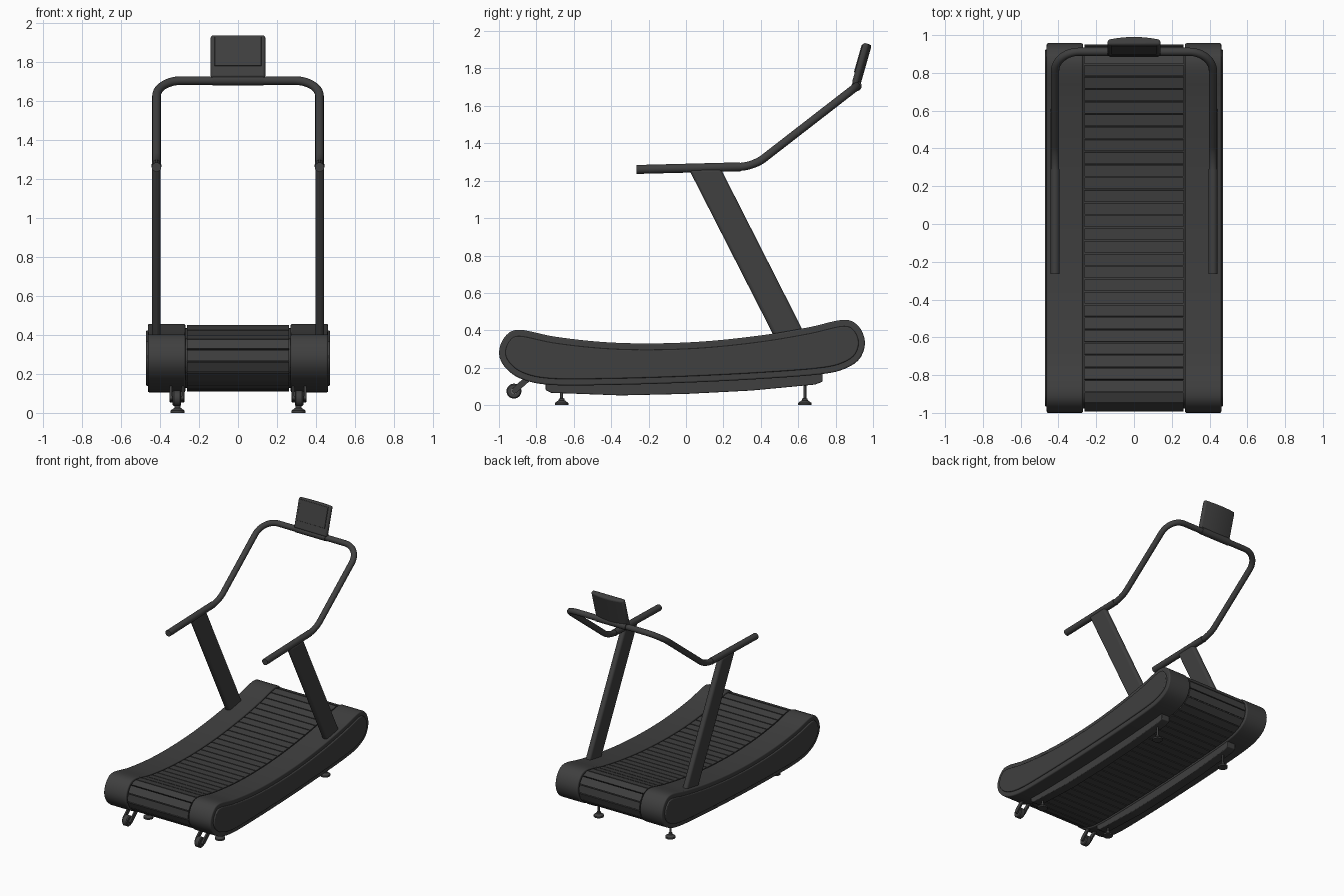
import bpy, bmesh, math
from mathutils import Vector, Matrix

if "Cube" in bpy.data.objects:
    bpy.data.objects.remove(bpy.data.objects["Cube"])

dark = bpy.data.materials.new("charcoal")
dark.diffuse_color = (0.05, 0.05, 0.05, 1)
dark.use_nodes = True
dark.node_tree.nodes["Principled BSDF"].inputs["Base Color"].default_value = dark.diffuse_color


def finish(ob, mirror=False, bevel=0, segs=3):
    ob.data.materials.append(dark)
    bpy.ops.object.select_all(action='DESELECT')
    ob.select_set(True)
    bpy.context.view_layer.objects.active = ob
    bpy.ops.object.shade_smooth_by_angle(angle=math.radians(35))
    if bevel:
        b = ob.modifiers.new("bevel", 'BEVEL')
        b.width, b.segments, b.limit_method = bevel, segs, 'ANGLE'
        b.angle_limit = math.radians(40)
    if mirror:
        ob.modifiers.new("mirror", 'MIRROR')
    return ob


def from_bm(name, bm, **kw):
    bmesh.ops.recalc_face_normals(bm, faces=bm.faces[:])
    me = bpy.data.meshes.new(name)
    bm.to_mesh(me)
    bm.free()
    ob = bpy.data.objects.new(name, me)
    bpy.context.collection.objects.link(ob)
    return finish(ob, **kw)


def add_prism(bm, pts, x0, x1):
    """Extrude a (y, z) outline along x."""
    a = [bm.verts.new((x0, y, z)) for y, z in pts]
    b = [bm.verts.new((x1, y, z)) for y, z in pts]
    n = len(pts)
    bm.faces.new(a)
    bm.faces.new(b)
    for i in range(n):
        bm.faces.new((a[i], a[(i + 1) % n], b[(i + 1) % n], b[i]))


def prism(name, pts, x0, x1, **kw):
    bm = bmesh.new()
    add_prism(bm, pts, x0, x1)
    return from_bm(name, bm, **kw)


def smooth_loop(ctrl, count):
    """Closed Catmull-Rom loop resampled at equal spacing."""
    P = [Vector(p) for p in ctrl]
    n, dense = len(P), []
    for i in range(n):
        a, b, c, d = P[i - 1], P[i], P[(i + 1) % n], P[(i + 2) % n]
        for k in range(24):
            t = k / 24
            dense.append(0.5 * (2 * b + (c - a) * t + (2 * a - 5 * b + 4 * c - d) * t * t
                                + (3 * b - a - 3 * c + d) * t ** 3))
    dense.append(dense[0].copy())
    total = sum((q - p).length for p, q in zip(dense, dense[1:]))
    out, step, run = [], total / count, 0.0
    for p, q in zip(dense, dense[1:]):
        L = (q - p).length
        while len(out) < count and len(out) * step <= run + L:
            out.append(p.lerp(q, (len(out) * step - run) / L))
        run += L
    return out


def inset(pts, d):
    """Offset a clockwise loop inwards."""
    n, out = len(pts), []
    for i in range(n):
        t = (pts[(i + 1) % n] - pts[i - 1]).normalized()
        out.append(pts[i] + Vector((t.y, -t.x)) * d)
    return out


def lathe(name, prof, loc, axis_x=False, **kw):
    """Revolve (radius, height) points round z, or round x."""
    bm = bmesh.new()
    vs = [bm.verts.new((r, 0, z)) for r, z in prof]
    es = [bm.edges.new(e) for e in zip(vs, vs[1:])]
    bmesh.ops.spin(bm, geom=vs + es, cent=(0, 0, 0), axis=(0, 0, 1),
                   angle=math.tau, steps=28, use_duplicate=False)
    bmesh.ops.remove_doubles(bm, verts=bm.verts[:], dist=1e-5)
    if axis_x:
        bmesh.ops.rotate(bm, verts=bm.verts[:], matrix=Matrix.Rotation(math.pi / 2, 3, 'Y'))
    bmesh.ops.translate(bm, verts=bm.verts[:], vec=loc)
    return from_bm(name, bm, **kw)


def tube(name, pts, trims, radius):
    """Round tube along a path with rounded corners."""
    P, path = [Vector(p) for p in pts], []
    for i, p in enumerate(P):
        if not trims[i]:
            path.append(p)
            continue
        a = p + (P[i - 1] - p).normalized() * trims[i]
        b = p + (P[i + 1] - p).normalized() * trims[i]
        w = 0.72  # conic weight, close to a circular bend
        for k in range(13):
            t = k / 12
            c0, c1, c2 = (1 - t) ** 2, 2 * w * t * (1 - t), t * t
            path.append((a * c0 + p * c1 + b * c2) / (c0 + c1 + c2))
    cu = bpy.data.curves.new(name, 'CURVE')
    cu.dimensions = '3D'
    cu.bevel_depth, cu.bevel_resolution, cu.use_fill_caps = radius, 5, True
    sp = cu.splines.new('POLY')
    sp.points.add(len(path) - 1)
    for q, v in zip(sp.points, path):
        q.co = (*v, 1)
    ob = bpy.data.objects.new(name, cu)
    bpy.context.collection.objects.link(ob)
    bpy.ops.object.select_all(action='DESELECT')
    ob.select_set(True)
    bpy.context.view_layer.objects.active = ob
    bpy.ops.object.convert(target='MESH')
    return finish(bpy.context.object)


# curved deck side outline (y, z), clockwise
deck = [(-0.89, 0.403), (-0.7, 0.366), (-0.45, 0.338), (-0.19, 0.33), (0.1, 0.341), (0.4, 0.373),
        (0.65, 0.415), (0.84, 0.456), (0.92, 0.425), (0.957, 0.34), (0.93, 0.25), (0.85, 0.195),
        (0.72, 0.165), (0.4, 0.14), (0, 0.12), (-0.4, 0.108), (-0.72, 0.108), (-0.88, 0.14),
        (-0.97, 0.205), (-1.0, 0.285), (-0.965, 0.37)]
outline = smooth_loop(deck, 160)

# side housings with raised outer panels
prism("side_housing", outline, 0.27, 0.462, mirror=True, bevel=0.008)
prism("side_panel", inset(outline, 0.034), 0.45, 0.472, mirror=True, bevel=0.006)

# running belt: core plus separate slats
prism("belt_core", inset(outline, 0.022), -0.275, 0.275)
loop = inset(smooth_loop(deck, 63), 0.005)
inner = inset(loop, 0.025)
bm = bmesh.new()
for i in range(63):
    j = (i + 1) % 63
    g = 0.05
    add_prism(bm, [loop[i].lerp(loop[j], g), loop[i].lerp(loop[j], 1 - g),
                   inner[i].lerp(inner[j], 1 - g), inner[i].lerp(inner[j], g)], -0.262, 0.262)
from_bm("belt_slats", bm)

# base rails under the deck
prism("base_rail", [(-0.75, 0.15), (-0.75, 0.08), (-0.72, 0.066), (-0.35, 0.052), (0, 0.06),
                    (0.35, 0.078), (0.69, 0.11), (0.73, 0.125), (0.73, 0.18)],
      0.275, 0.35, mirror=True, bevel=0.005)

# levelling feet
for label, y in (("front", -0.665), ("rear", 0.635)):
    lathe(label + "_foot", [(0, 0), (0.036, 0), (0.036, 0.012), (0.016, 0.026), (0.014, 0.036),
                            (0.008, 0.037), (0.008, 0.13), (0, 0.13)], (0.31, y, 0), mirror=True)

# transport wheels and their forks
lathe("transport_wheel", [(0.014, -0.022), (0.034, -0.022), (0.04, -0.016), (0.04, 0.016),
                          (0.034, 0.022), (0.014, 0.022), (0.014, -0.022)],
      (0.313, -0.92, 0.075), axis_x=True, mirror=True)
lathe("wheel_axle", [(0, -0.037), (0.012, -0.037), (0.012, 0.037), (0, 0.037)],
      (0.313, -0.92, 0.075), axis_x=True, mirror=True)
bm = bmesh.new()
for x in (0.276, 0.338):
    add_prism(bm, [(-0.84, 0.17), (-0.925, 0.092), (-0.932, 0.072), (-0.92, 0.06),
                   (-0.905, 0.068), (-0.80, 0.16)], x, x + 0.012)
from_bm("wheel_fork", bm, mirror=True)

# slanted uprights
prism("upright", [(0.015, 1.262), (0.185, 1.266), (0.66, 0.33), (0.49, 0.33)],
      0.398, 0.442, mirror=True, bevel=0.018, segs=4)

# handrail hoop and grips
tube("handrail", [(-0.418, -0.25, 1.261), (-0.418, 0.36, 1.276), (-0.418, 0.912, 1.704),
                  (0.418, 0.912, 1.704), (0.418, 0.36, 1.276), (0.418, -0.25, 1.261)],
     [0, 0.07, 0.13, 0.13, 0.07, 0], 0.022)
for label, s in (("left", -1), ("right", 1)):
    tube(label + "_grip", [(s * 0.418, -0.265, 1.26), (s * 0.418, 0.29, 1.2743)], [0, 0], 0.0245)


# console: arched plan section raised along a tilted axis
def console_part(name, pts, h0, h1, **kw):
    bm = bmesh.new()
    rings = [[bm.verts.new((x, y, h)) for x, y in pts] for h in (h0, h1)]
    n = len(pts)
    for r in rings:
        bm.faces.new(r)
    for i in range(n):
        bm.faces.new((rings[0][i], rings[0][(i + 1) % n], rings[1][(i + 1) % n], rings[1][i]))
    ob = from_bm(name, bm, **kw)
    ob.location = (0, 0.907, 1.715)
    ob.rotation_euler.x = math.radians(-16)
    return ob


back = [(0.14 - 0.28 * k / 12, 0.025 - 0.016 * (k / 6 - 1) ** 2) for k in range(13)]
console_part("console_body", [(-0.14, -0.022), (0.14, -0.022)] + back, 0, 0.226, bevel=0.012)
console_part("console_screen", [(-0.12, -0.027), (0.12, -0.027), (0.12, -0.01), (-0.12, -0.01)],
             0.06, 0.216, bevel=0.003)
# clamp joining the console to the bar
lathe("console_clamp", [(0, -0.13), (0.027, -0.13), (0.027, 0.13), (0, 0.13)],
      (0, 0.912, 1.706), axis_x=True)
